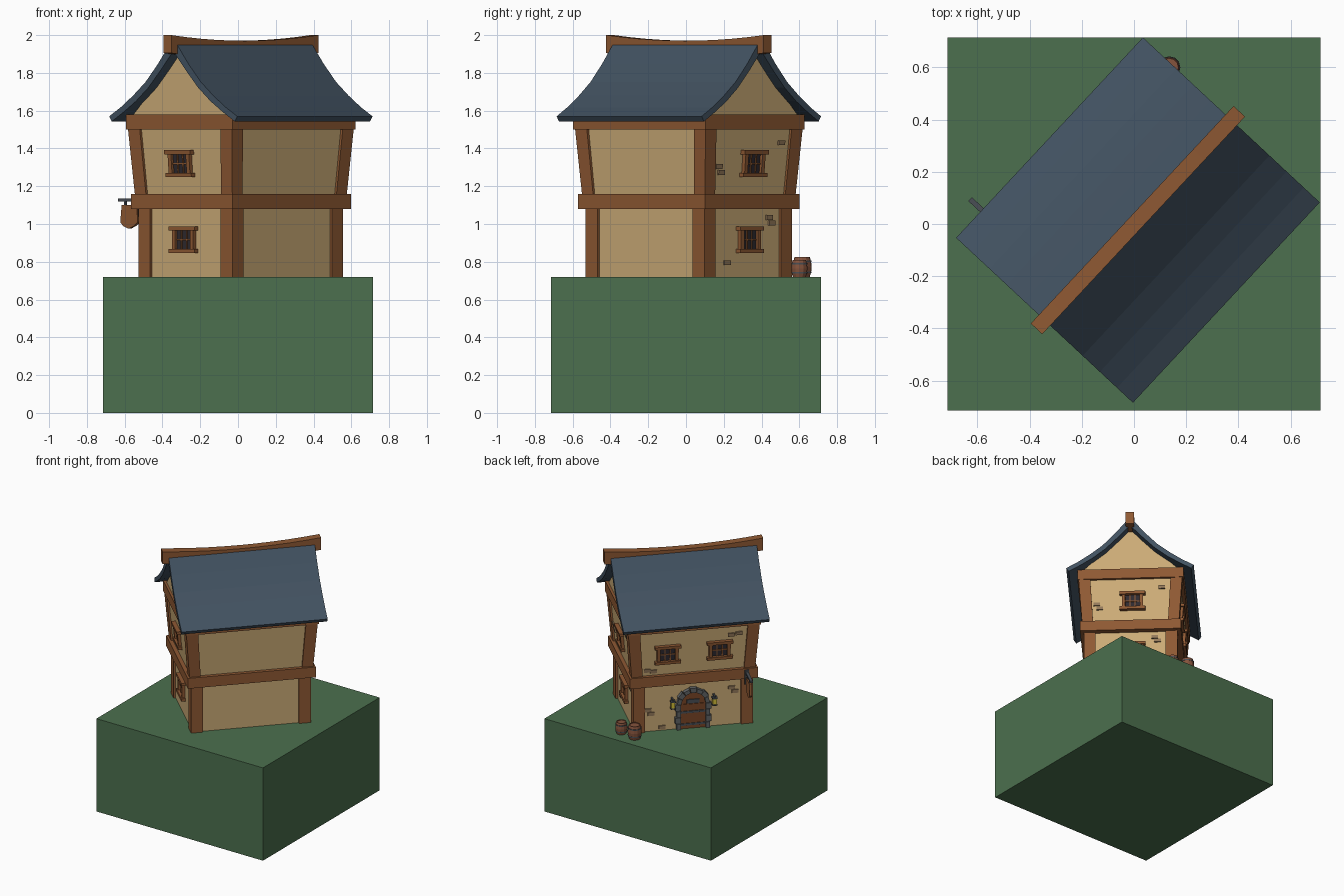
import bpy, bmesh, math
from mathutils import Matrix, Vector

if "Cube" in bpy.data.objects:
    bpy.data.objects.remove(bpy.data.objects["Cube"])

# the house is turned on its square plot
HOUSE = Matrix.Translation((0.015, 0.015, 0)) @ Matrix.Rotation(math.radians(47), 4, 'Z')


def material(name, hexcode):
    m = bpy.data.materials.new(name)
    rgb = [int(hexcode[i:i + 2], 16) / 255 for i in (0, 2, 4)]
    m.diffuse_color = [c / 12.92 if c < 0.04 else ((c + 0.055) / 1.055) ** 2.4 for c in rgb] + [1]
    m.use_nodes = True
    m.node_tree.nodes["Principled BSDF"].inputs["Base Color"].default_value = m.diffuse_color
    return m


GREEN = material("grass", "4C704E")
PLASTER = material("plaster", "CBAB76")
WOOD = material("timber", "8F5933")
DARKWOOD = material("door_wood", "7A4526")
SLATE = material("slate", "425261")
GLASS = material("dark_glass", "2E2A30")
STONE = material("stone", "5F6264")
BRICK = material("exposed_brick", "94795A")
IRON = material("iron", "4A4F55")
GLOW = material("lamp_glow", "D8C23A")
BARREL = material("barrel_wood", "85533C")


def finish(name, bm, mat, matrix=HOUSE):
    bmesh.ops.recalc_face_normals(bm, faces=bm.faces)
    bm.transform(matrix)
    me = bpy.data.meshes.new(name)
    bm.to_mesh(me)
    bm.free()
    me.materials.append(mat)
    ob = bpy.data.objects.new(name, me)
    bpy.context.collection.objects.link(ob)
    return ob


def prism(bm, pts, o0, o1, place):
    """Outline in (along, z), extruded outward from o0 to o1, mapped by place."""
    lo = [bm.verts.new(place(a, o0, z)) for a, z in pts]
    hi = [bm.verts.new(place(a, o1, z)) for a, z in pts]
    bm.faces.new(lo)
    bm.faces.new(hi)
    n = len(pts)
    for i in range(n):
        bm.faces.new((lo[i], lo[(i + 1) % n], hi[(i + 1) % n], hi[i]))


def block(bm, a0, a1, z0, z1, o0, o1, place):
    prism(bm, [(a0, z0), (a1, z0), (a1, z1), (a0, z1)], o0, o1, place)


def frustum(bm, bottom, top, z0, z1):
    """Box between two (u0, u1, v0, v1) rectangles."""
    rings = [[bm.verts.new((u, v, z)) for u, v in
              ((r[0], r[2]), (r[1], r[2]), (r[1], r[3]), (r[0], r[3]))]
             for r, z in ((bottom, z0), (top, z1))]
    for r in rings:
        bm.faces.new(r)
    for i in range(4):
        j = (i + 1) % 4
        bm.faces.new((rings[0][i], rings[0][j], rings[1][j], rings[1][i]))


def sym(u, v):
    return (-u, u, -v, v)


# wall surface mappings: upper storey leans outward
def depth(z):
    return 0.0 if z < 1.1 else 0.015 + 0.03 * (z - 1.16) / 0.34


def gable_east(a, o, z):
    return (0.415 + depth(z) + o, a, z)


def gable_west(a, o, z):
    return (-0.415 - depth(z) - o, a, z)


def door_side(a, o, z):
    return (a, 0.325 + 0.85 * depth(z) + o, z)


def along_ridge(a, o, z):
    return (o, a, z)


def plain(a, o, z):
    return (a, o, z)


# ground block
bm = bmesh.new()
frustum(bm, sym(0.715, 0.715), sym(0.715, 0.715), 0, 0.72)
finish("ground_block", bm, GREEN, Matrix())

# plaster walls and gables
bm = bmesh.new()
frustum(bm, sym(0.415, 0.325), sym(0.415, 0.325), 0.72, 1.1)
frustum(bm, sym(0.43, 0.338), sym(0.46, 0.363), 1.14, 1.52)
prism(bm, [(-0.37, 1.56), (0.37, 1.56), (0.28, 1.645), (0.19, 1.715), (0.1, 1.81),
           (0, 1.93), (-0.1, 1.81), (-0.19, 1.715), (-0.28, 1.645)], -0.46, 0.46, along_ridge)
finish("plaster_walls", bm, PLASTER)

# corner posts on both storeys
bm = bmesh.new()
w = 0.085
for su in (-1, 1):
    for sv in (-1, 1):
        def corner(u, v, w):
            return (su * (u - w), su * u, sv * (v - w), sv * v)
        frustum(bm, corner(0.43, 0.34, w), corner(0.43, 0.34, w), 0.72, 1.09)
        frustum(bm, corner(0.444, 0.352, w - 0.005), corner(0.473, 0.377, w), 1.15, 1.51)
finish("corner_posts", bm, WOOD)

# horizontal beams
bm = bmesh.new()
frustum(bm, sym(0.46, 0.367), sym(0.46, 0.367), 1.08, 1.16)
frustum(bm, sym(0.478, 0.385), sym(0.478, 0.385), 1.5, 1.58)
finish("storey_beams", bm, WOOD)

# curved roof: one closed profile run along the ridge
top = [(0.4635, 1.57), (0.38, 1.618), (0.29, 1.68), (0.2, 1.752), (0.11, 1.848), (0.03, 1.947)]
under = [(0.445, 1.543), (0.36, 1.592), (0.27, 1.65), (0.18, 1.722), (0.09, 1.815)]
profile = (top + [(-v, z) for v, z in reversed(top)] + [(-v, z) for v, z in under]
           + [(0, 1.915)] + list(reversed(under)))
bm = bmesh.new()
prism(bm, profile, -0.525, 0.525, along_ridge)
finish("slate_roof", bm, SLATE)

# sagging ridge beam
us = [-0.57 + 1.14 * i / 10 for i in range(11)]
line = [(u, 1.97 + 0.03 * (u / 0.57) ** 2) for u in us]
bm = bmesh.new()
prism(bm, line + [(u, z - 0.095) for u, z in reversed(line)], -0.03, 0.03, plain)
finish("ridge_beam", bm, WOOD)

# windows: frame, bars and pane
frames, panes = bmesh.new(), bmesh.new()
spots = [(p, 0.015, z) for p in (gable_east, gable_west) for z in (0.917, 1.32)]
spots += [(door_side, a, 1.32) for a in (-0.187, 0.187)]
for p, a, z in spots:
    block(panes, a - 0.065, a + 0.065, z - 0.055, z + 0.055, -0.01, 0.006, p)
    for s in (-1, 1):
        block(frames, a - 0.093, a + 0.093, z + s * 0.06 - 0.011, z + s * 0.06 + 0.011, -0.01, 0.03, p)
        c = a + s * 0.065
        block(frames, c - 0.012, c + 0.012, z - 0.055, z + 0.055, -0.01, 0.022, p)
        c = a + s * 0.019
        block(frames, c - 0.004, c + 0.004, z - 0.055, z + 0.055, 0, 0.012, p)
    block(frames, a - 0.06, a + 0.06, z - 0.004, z + 0.004, 0, 0.012, p)
finish("window_frames", frames, WOOD)
finish("window_panes", panes, GLASS)

# arched door
def arc(r, t, cz=0.915):
    return (r * math.cos(t), cz + r * math.sin(t))


bm = bmesh.new()
prism(bm, [(-0.095, 0.72), (0.095, 0.72)] + [arc(0.095, math.pi * i / 10) for i in range(11)],
      -0.01, 0.008, door_side)
for i in range(4):
    block(bm, -0.09 + i * 0.046, -0.05 + i * 0.046, 0.725, 0.91, 0, 0.013, door_side)
finish("door", bm, DARKWOOD)

# stone surround of jamb blocks and arch wedges
bm = bmesh.new()
for s in (-1, 1):
    for i in range(4):
        z = 0.72 + i * 0.049
        outer = 0.13 if i % 2 else 0.12
        block(bm, s * 0.09, s * outer, z + 0.002, z + 0.047, -0.01, 0.03, door_side)
for i in range(7):
    t0, t1 = math.pi * (i + 0.05) / 7, math.pi * (i + 0.95) / 7
    r = 0.125 if i % 2 else 0.118
    prism(bm, [arc(0.088, t0), arc(r, t0), arc(r, t1), arc(0.088, t1)], -0.01, 0.032, door_side)
finish("door_stones", bm, STONE)

# door hatch and iron straps
bm = bmesh.new()
block(bm, -0.045, 0.045, 0.915, 0.945, 0, 0.016, door_side)
for z in (0.755, 0.85):
    block(bm, -0.09, 0.09, z - 0.008, z + 0.008, 0, 0.018, door_side)
finish("door_ironwork", bm, IRON)

# lanterns either side of the door
lamp, cage = bmesh.new(), bmesh.new()
for s in (-1, 1):
    a = s * 0.15
    block(lamp, a - 0.014, a + 0.014, 0.905, 0.948, 0.022, 0.05, door_side)
    block(cage, a - 0.018, a + 0.018, 0.948, 0.958, 0.018, 0.054, door_side)
    block(cage, a - 0.018, a + 0.018, 0.897, 0.905, 0.018, 0.054, door_side)
    block(cage, a - 0.006, a + 0.006, 0.958, 0.97, -0.01, 0.042, door_side)
finish("lantern_glass", lamp, GLOW)
finish("lantern_frames", cage, IRON)

# exposed bricks (along, z) on two walls
bm = bmesh.new()
patches = {gable_east: [(-0.245, 1.305), (-0.225, 1.272), (0.228, 1.43), (0.175, 1.035),
                        (0.195, 1.005), (-0.153, 0.795)],
           door_side: [(-0.27, 1.43), (-0.325, 1.437), (0.33, 1.2), (0.285, 1.19), (-0.28, 1.005),
                       (-0.305, 0.975), (0.32, 0.885), (0.3, 0.855), (0.22, 0.745)]}
for p, bricks in patches.items():
    for a, z in bricks:
        block(bm, a - 0.024, a + 0.024, z - 0.013, z + 0.013, -0.01, 0.009, p)
finish("exposed_bricks", bm, BRICK)

# hanging sign with bracket
bm = bmesh.new()
prism(bm, [(0.39, 1.1), (0.5, 1.1), (0.51, 1.01), (0.49, 0.99), (0.45, 0.975), (0.41, 0.99),
           (0.385, 1.01)], -0.389, -0.371, along_ridge)
finish("hanging_sign", bm, WOOD)
bm = bmesh.new()
block(bm, 0.35, 0.525, 1.12, 1.136, -0.39, -0.37, along_ridge)
block(bm, 0.36, 0.375, 1.04, 1.15, -0.395, -0.365, along_ridge)
for v in (0.41, 0.48):
    block(bm, v - 0.005, v + 0.005, 1.09, 1.125, -0.385, -0.375, along_ridge)
finish("sign_bracket", bm, IRON)


# barrels
def lathe(name, prof, x, y, mat, n=12):
    bm = bmesh.new()
    rings = [[bm.verts.new((x + r * math.cos(2 * math.pi * i / n), y + r * math.sin(2 * math.pi * i / n), z))
              for i in range(n)] for r, z in prof]
    bm.faces.new(rings[0])
    bm.faces.new(rings[-1])
    for lo, hi in zip(rings, rings[1:]):
        for i in range(n):
            bm.faces.new((lo[i], lo[(i + 1) % n], hi[(i + 1) % n], hi[i]))
    finish(name, bm, mat, Matrix())


for tag, x, y, r, h in (("large", 0.01, 0.615, 0.05, 0.105), ("small", 0.135, 0.6, 0.043, 0.09)):
    lathe(tag + "_barrel", [(r * k, 0.72 + h * f) for k, f in
          ((0.8, 0), (0.95, 0.25), (1, 0.5), (0.95, 0.75), (0.82, 1), (0.7, 1), (0.7, 0.95))], x, y, BARREL)
    for f in (0.2, 0.74):
        z = 0.72 + h * f
        lathe(tag + "_barrel_hoop", [(r * 0.99, z), (r * 0.99, z + h * 0.08)], x, y, IRON)
